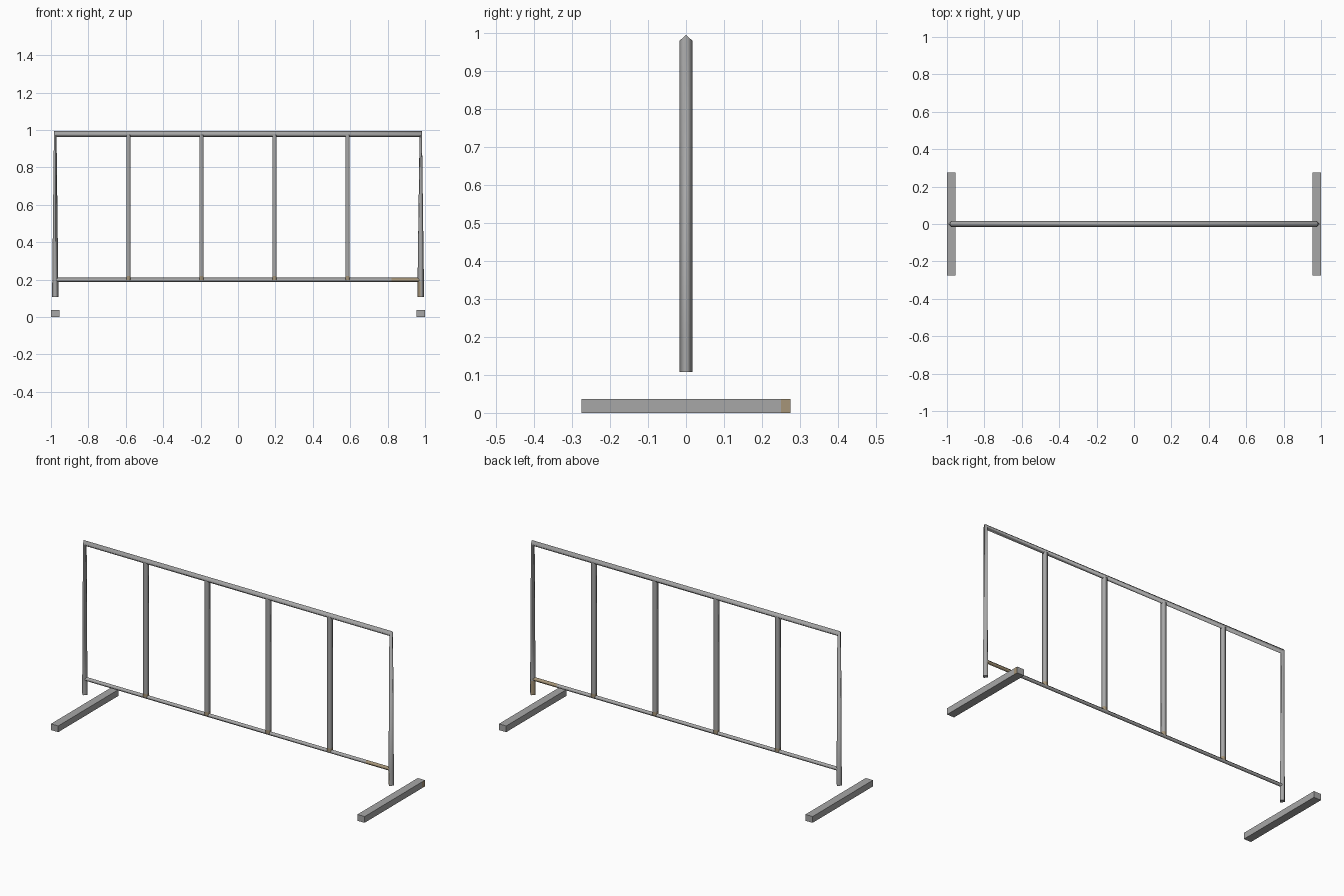
import bpy, bmesh, math
from mathutils import Vector

if "Cube" in bpy.data.objects:
    bpy.data.objects.remove(bpy.data.objects["Cube"])


def material(name, rgb):
    m = bpy.data.materials.new(name)
    m.diffuse_color = (*rgb, 1)
    m.use_nodes = True
    m.node_tree.nodes["Principled BSDF"].inputs["Base Color"].default_value = m.diffuse_color
    return m


steel = material("grey steel", (0.39, 0.39, 0.39))
rust = material("tan rust", (0.38, 0.30, 0.19))

POST_X, TOP_Z, LOW_Z, POST_BOTTOM = 0.977, 0.979, 0.198, 0.108


def finish(name, bm, smooth_sides=(), rusty=None):
    bmesh.ops.recalc_face_normals(bm, faces=bm.faces)
    for f in bm.faces:
        f.smooth = f in smooth_sides
        if rusty and rusty(f.calc_center_median(), f.normal):
            f.material_index = 1
    mesh = bpy.data.meshes.new(name)
    bm.to_mesh(mesh)
    bm.free()
    mesh.materials.append(steel)
    if rusty:
        mesh.materials.append(rust)
    obj = bpy.data.objects.new(name, mesh)
    bpy.context.collection.objects.link(obj)


def tube(name, points, radius, turn=0.0, rusty=None):
    """Four-sided tube along a path in the XZ plane; turn rotates its section."""
    bm = bmesh.new()
    pts = [Vector(p) for p in points]
    side = Vector((0, 1, 0))
    rings = []
    for i, p in enumerate(pts):
        d = pts[min(i + 1, len(pts) - 1)] - pts[max(i - 1, 0)]
        up = d.normalized().cross(side)
        rings.append([bm.verts.new(p + radius * (math.cos(a) * side + math.sin(a) * up))
                      for a in (turn + k * math.pi / 2 for k in range(4))])
    sides = []
    for a, b in zip(rings, rings[1:]):
        for k in range(4):
            sides.append(bm.faces.new((a[k], a[(k + 1) % 4], b[(k + 1) % 4], b[k])))
    bm.faces.new(rings[0])
    bm.faces.new(rings[-1])
    finish(name, bm, sides, rusty)


# Outer frame: both posts and the top rail in one bent tube, rust at one post base
tube("outer_frame", [(-POST_X, 0, POST_BOTTOM), (-POST_X, 0, TOP_Z),
                     (POST_X, 0, TOP_Z), (POST_X, 0, 0.19), (POST_X, 0, POST_BOTTOM)],
     0.017, rusty=lambda c, n: c.x > 0.9 and c.z < 0.19 and n.x < -0.1)

# Lower rail with a rusty right end
tube("lower_rail", [(-POST_X, 0, LOW_Z), (0.82, 0, LOW_Z), (POST_X, 0, LOW_Z)],
     0.0118, rusty=lambda c, n: c.x > 0.82)

# Four square upright bars, rusty at the base
for i in range(1, 5):
    x = -POST_X + i * 2 * POST_X / 5
    tube(f"upright_bar_{i}", [(x, 0, LOW_Z), (x, 0, 0.218), (x, 0, TOP_Z)],
         0.0155, math.pi / 4, rusty=lambda c, n: c.z < 0.218)

# Feet on the ground, separate from the frame; rust patch on the right one
for s, name in ((-1, "left_foot"), (1, "right_foot")):
    bm = bmesh.new()
    bmesh.ops.create_cube(bm, size=1)
    for v in bm.verts:
        v.co = (v.co.x * 0.046 + s * POST_X, v.co.y * 0.55, (v.co.z + 0.5) * 0.036)
    if s > 0:
        bmesh.ops.bisect_plane(bm, geom=bm.verts[:] + bm.edges[:] + bm.faces[:],
                               plane_co=(0, 0.25, 0), plane_no=(0, 1, 0))
    finish(name, bm, rusty=lambda c, n: c.x > 0.99 and c.y > 0.25)
